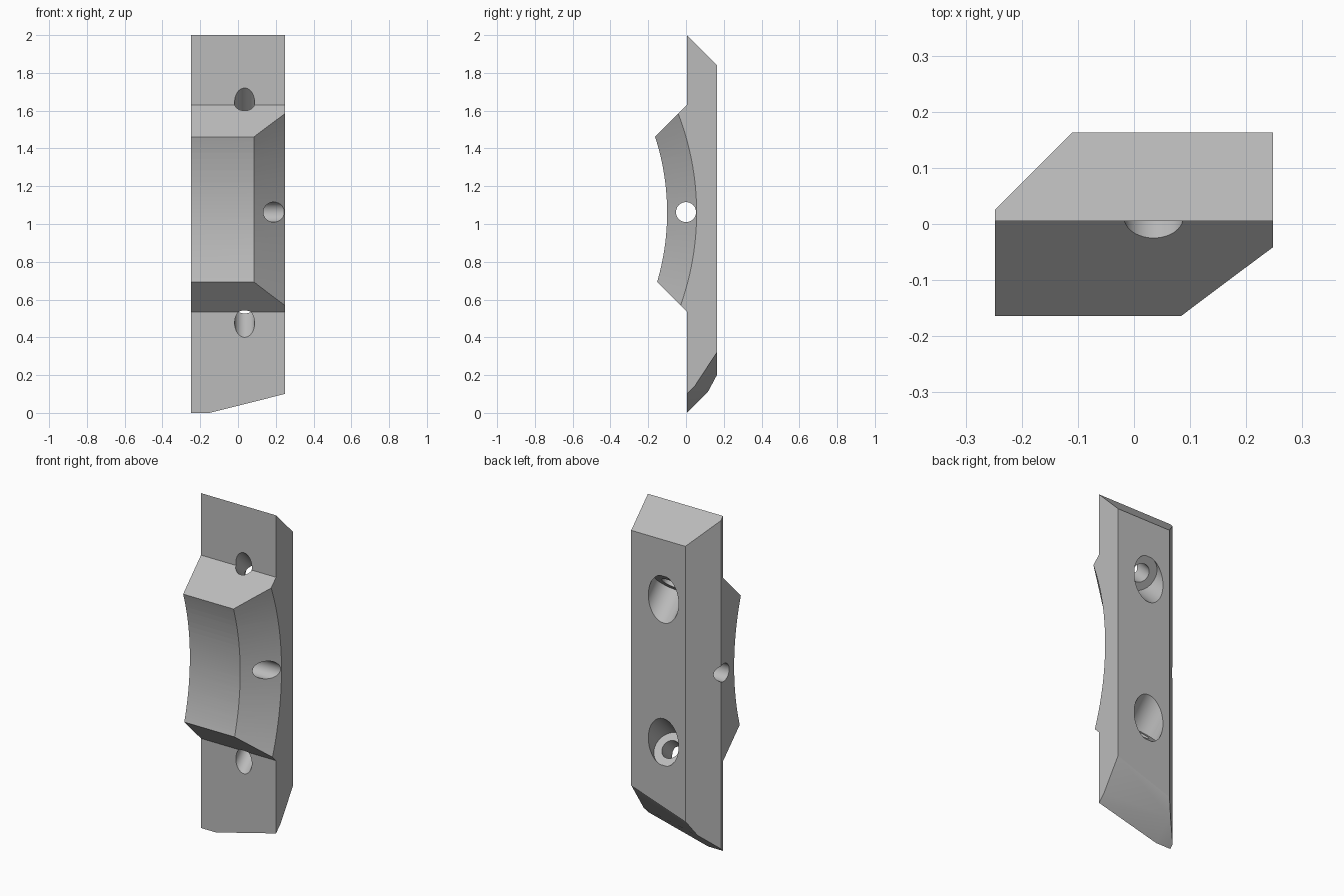
import bpy, bmesh
from mathutils import Vector

cube = bpy.data.objects.get("Cube")
if cube:
    bpy.data.objects.remove(cube, do_unlink=True)

grey = bpy.data.materials.new("plain_grey")
grey.use_nodes = True
colour = (0.5, 0.5, 0.5, 1)
grey.diffuse_color = colour
grey.node_tree.nodes["Principled BSDF"].inputs["Base Color"].default_value = colour

HALF = 0.248          # half width
FRONT, BACK = 0.005, 0.163


def make_object(name, bm):
    bmesh.ops.recalc_face_normals(bm, faces=bm.faces)
    mesh = bpy.data.meshes.new(name)
    bm.to_mesh(mesh)
    bm.free()
    mesh.materials.append(grey)
    obj = bpy.data.objects.new(name, mesh)
    bpy.context.collection.objects.link(obj)
    return obj


def slice_off(bm, point, normal):
    """Remove everything on the normal's side and cap the cut."""
    geom = bm.verts[:] + bm.edges[:] + bm.faces[:]
    cut = bmesh.ops.bisect_plane(bm, geom=geom, plane_co=point, plane_no=normal, clear_outer=True)
    edges = [e for e in cut["geom_cut"] if isinstance(e, bmesh.types.BMEdge)]
    bmesh.ops.contextual_create(bm, geom=edges)


def cut_round(body, start, end, r1, r2, segments=64):
    """Subtract a cylinder or cone running from start to end."""
    start, end = Vector(start), Vector(end)
    axis = end - start
    bm = bmesh.new()
    bmesh.ops.create_cone(bm, cap_ends=True, segments=segments, radius1=r1, radius2=r2, depth=axis.length)
    turn = axis.to_track_quat("Z", "Y").to_matrix().to_4x4()
    bm.transform(turn)
    bmesh.ops.translate(bm, verts=bm.verts, vec=(start + end) / 2)
    cutter = make_object("cutter", bm)
    cutter.hide_render = True
    mod = body.modifiers.new("cut", "BOOLEAN")
    mod.operation = "DIFFERENCE"
    mod.solver = "EXACT"
    mod.object = cutter
    bpy.ops.object.modifier_apply(modifier=mod.name)
    bpy.data.objects.remove(cutter, do_unlink=True)


# Side profile of plate and raised pad, extruded across the width
profile = [(FRONT, 2), (BACK, 1.842), (BACK, -0.1), (FRONT, -0.1),
           (FRONT, 0.535), (-0.18, 0.72), (-0.18, 1.445), (FRONT, 1.63)]
bm = bmesh.new()
face = bm.faces.new([bm.verts.new((-HALF, y, z)) for y, z in profile])
side = bmesh.ops.extrude_face_region(bm, geom=[face])["geom"]
bmesh.ops.translate(bm, verts=[v for v in side if isinstance(v, bmesh.types.BMVert)], vec=(2 * HALF, 0, 0))
bmesh.ops.recalc_face_normals(bm, faces=bm.faces)

# Rear corner chamfer, then the three slopes of the foot
slice_off(bm, (-HALF, 0.025, 0), (-1, 1, 0))
slice_off(bm, (0, FRONT, 0), (0, 1, -1))
slice_off(bm, (-0.15, FRONT, 0), (0.252, 1, -1))
slice_off(bm, (HALF, BACK, 0.32), (0.338, 1.525, -1))
body = make_object("mounting_block", bm)
bpy.context.view_layer.objects.active = body
body.select_set(True)

# Concave pad face and its conical flank
hub_y, hub_z = -1.4, 1.06
cut_round(body, (-0.4, hub_y, hub_z), (0.12, hub_y, hub_z), 1.3, 1.3, 256)
cut_round(body, (-0.02, hub_y, hub_z), (0.3, hub_y, hub_z), 1.2, 1.506, 256)

# Cross hole through the sides
cut_round(body, (-0.4, 0, 1.063), (0.4, 0, 1.063), 0.053, 0.053)

# Angled screw holes with counterbores from the back
for z, way in ((1.645, 1), (0.475, -1)):
    def on_axis(y):
        return (0.035, y, z - way * (y - FRONT))
    cut_round(body, on_axis(-0.2), on_axis(0.15), 0.053, 0.053)
    cut_round(body, on_axis(0.094), on_axis(0.4), 0.1, 0.1)

bpy.ops.object.shade_smooth_by_angle(angle=0.35)
